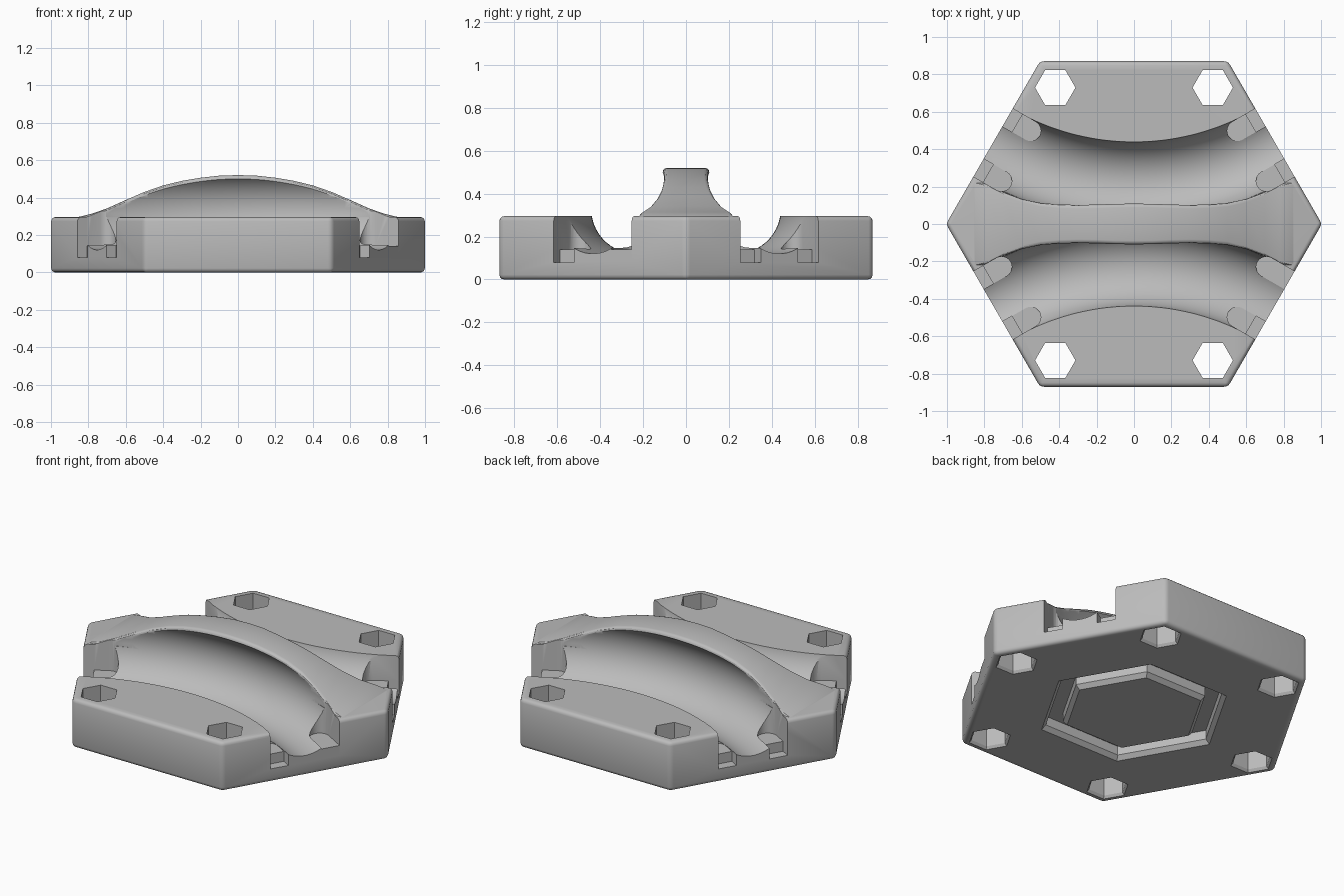
import bpy, bmesh, math
from mathutils import Matrix, Vector

cube = bpy.data.objects.get("Cube")
if cube:
    bpy.data.objects.remove(cube, do_unlink=True)

grey = bpy.data.materials.new("plain_grey")
grey.use_nodes = True
colour = (0.5, 0.5, 0.5, 1)
grey.diffuse_color = colour
grey.node_tree.nodes["Principled BSDF"].inputs["Base Color"].default_value = colour

HEIGHT = 0.295            # deck height
APOTHEM = math.sqrt(0.75)
ARC_Y, ARC_R = math.sqrt(3), 1.5      # channel centreline
BALL_R, BALL_Z = 0.21, 0.33           # channel cross-section


def loft(name, rings, closed=False):
    """Skin a list of equal-length point loops into a solid."""
    bm = bmesh.new()
    loops = [[bm.verts.new(p) for p in ring] for ring in rings]
    n = len(loops[0])
    pairs = list(zip(loops, loops[1:]))
    if closed:
        pairs.append((loops[-1], loops[0]))
    else:
        bm.faces.new(loops[0])
        bm.faces.new(loops[-1])
    for a, b in pairs:
        for i in range(n):
            j = (i + 1) % n
            bm.faces.new((a[i], a[j], b[j], b[i]))
    bmesh.ops.recalc_face_normals(bm, faces=bm.faces)
    mesh = bpy.data.meshes.new(name)
    bm.to_mesh(mesh)
    bm.free()
    mesh.materials.append(grey)
    obj = bpy.data.objects.new(name, mesh)
    bpy.context.collection.objects.link(obj)
    return obj


def hex_ring(r, z, cx=0, cy=0):
    return [(cx + r * math.cos(k * math.pi / 3), cy + r * math.sin(k * math.pi / 3), z)
            for k in range(6)]


def apply_modifier(obj, mod):
    bpy.context.view_layer.objects.active = obj
    bpy.ops.object.modifier_apply(modifier=mod.name)


def combine(obj, other, operation):
    mod = obj.modifiers.new("combine", 'BOOLEAN')
    mod.operation, mod.solver, mod.object = operation, 'EXACT', other
    apply_modifier(obj, mod)
    bpy.data.objects.remove(other, do_unlink=True)


# Hexagonal base with softened edges
base = loft("hexagonal_base", [hex_ring(1.005, 0), hex_ring(1.005, HEIGHT)])
bev = base.modifiers.new("soft_edges", 'BEVEL')
bev.width, bev.segments = 0.022, 3
apply_modifier(base, bev)

# Arched centre ridge with a rounded lip
half = [(0, .52), (.1, .517), (.2, .506), (.3, .489), (.4, .465), (.5, .43),
        (.6, .387), (.7, .342), (.78, .314), (.85, .297), (.88, .285)]
stations = [(-x, h) for x, h in reversed(half[1:])] + half
LIP = 0.02
ridge_rings = []
for x, h in stations:
    reach = ARC_R + math.sqrt(BALL_R ** 2 - (h - LIP - BALL_Z) ** 2)
    w = min(ARC_Y - math.sqrt(reach ** 2 - x * x), (1 - abs(x)) * ARC_Y - 0.03)
    side = [(w, 0.2)]
    for k in range(4):
        a = k * math.pi / 6
        side.append((w - LIP + LIP * math.cos(a), h - LIP + LIP * math.sin(a)))
    section = side + [(-y, z) for y, z in reversed(side)]
    ridge_rings.append([(x, y, z) for y, z in section])
combine(base, loft("ridge", ridge_rings), 'UNION')

# Two curved round-bottomed channels
SWEEP = math.radians(36)
for sign in (-1, 1):
    rings = []
    for i in range(49):
        a = -SWEEP + 2 * SWEEP * i / 48
        ring = []
        for k in range(48):
            b = 2 * math.pi * (k + 0.5) / 48
            r = ARC_R + BALL_R * math.cos(b)
            ring.append((r * math.sin(a), sign * (ARC_Y - r * math.cos(a)),
                         BALL_Z + BALL_R * math.sin(b)))
        rings.append(ring)
    combine(base, loft("channel_cutter", rings), 'DIFFERENCE')


def slot_outline(depth, half_width, rounded):
    """Plan of a slot running inward (-x) from the side of the base."""
    pts = [(0.1, -half_width), (0.1, half_width)]
    if not rounded:
        return pts + [(-depth, half_width), (-depth, -half_width)]
    for k in range(13):
        a = math.pi / 2 + k * math.pi / 12
        pts.append((-depth + half_width * math.cos(a), half_width * math.sin(a)))
    return pts


# Stepped connector slots on both flanks of every channel mouth
for angle in (30, 150, 210, 330):
    turn = Matrix.Rotation(math.radians(angle), 3, 'Z')
    for offset in (-0.155, 0.155):
        for depth, floor, rounded in ((0.138, 0.14, True), (0.055, 0.08, False)):
            plan = slot_outline(depth, 0.055, rounded)
            rings = [[turn @ Vector((APOTHEM + u, offset + v, z)) for u, v in plan]
                     for z in (floor, 0.7)]
            combine(base, loft("slot_cutter", rings), 'DIFFERENCE')

# Hexagonal holes: four go through, the two side ones are blind
for k in range(6):
    a = k * math.pi / 3
    cx, cy = 0.842 * math.cos(a), 0.842 * math.sin(a)
    top = 0.22 if k % 3 == 0 else 0.5
    rings = [hex_ring(r, z, cx, cy) for r, z in ((0.128, -0.01), (0.108, 0.015), (0.108, top))]
    combine(base, loft("hole_cutter", rings), 'DIFFERENCE')

# Hexagonal groove in the underside with chamfered rims
section = [(0.55, -0.01), (0.515, 0.025), (0.515, 0.08),
           (0.415, 0.08), (0.415, 0.025), (0.38, -0.01)]
combine(base, loft("groove_cutter", [hex_ring(r, z) for r, z in section], closed=True),
        'DIFFERENCE')

# Smooth curves, sharp edges
for o in bpy.context.selected_objects:
    o.select_set(False)
base.select_set(True)
bpy.context.view_layer.objects.active = base
bpy.ops.object.shade_smooth_by_angle(angle=math.radians(30))
